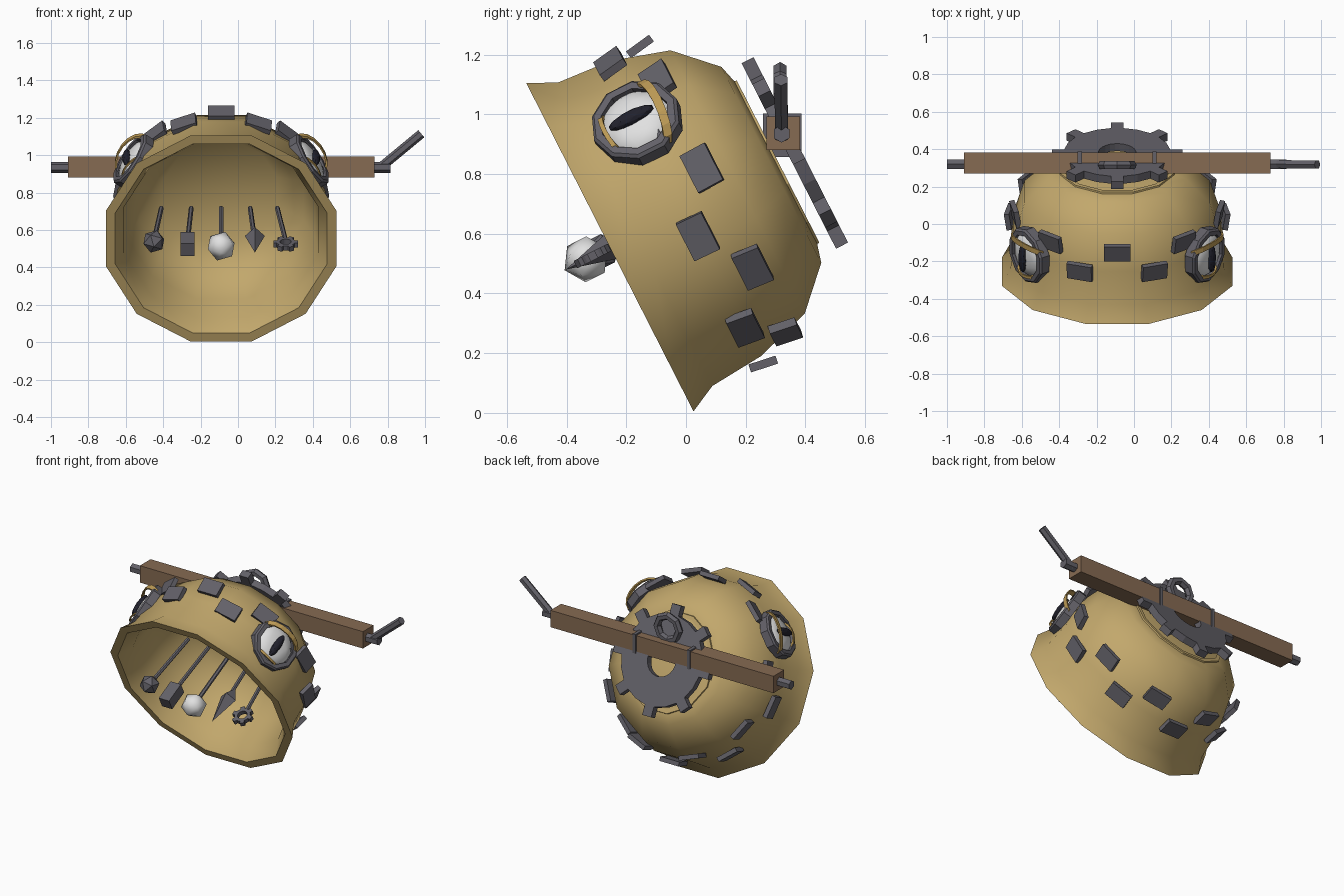
import bpy, bmesh, math
from mathutils import Matrix, Vector

if "Cube" in bpy.data.objects:
    bpy.data.objects.remove(bpy.data.objects["Cube"])

def mat(name, c):
    m = bpy.data.materials.new(name)
    m.diffuse_color = (*c, 1)
    m.use_nodes = True
    m.node_tree.nodes["Principled BSDF"].inputs["Base Color"].default_value = m.diffuse_color
    return m

BRASS = mat("brass", (0.54, 0.39, 0.15))
LID = mat("lid gold", (0.50, 0.32, 0.09))
IRON = mat("dark iron", (0.125, 0.12, 0.14))
WOOD = mat("wood", (0.24, 0.145, 0.085))
SILVER = mat("silver", (0.75, 0.75, 0.75))
BLACK = mat("pupil black", (0.015, 0.015, 0.025))

def frame(x, y, z, o):
    m = Matrix((x, y, z)).transposed().to_4x4()
    m.translation = o
    return m

# Bell frame: local z runs from mouth to crown, local -y is the upper side
BELL = frame((1, 0, 0), (0, .454, -.891), (0, .891, .454), (-.09, -.255, .555))
T = Matrix.Translation

def finish(name, bm, m, material, smooth=None):
    bmesh.ops.recalc_face_normals(bm, faces=bm.faces)
    me = bpy.data.meshes.new(name)
    bm.to_mesh(me)
    bm.free()
    me.transform(m)
    me.materials.append(material)
    ob = bpy.data.objects.new(name, me)
    bpy.context.collection.objects.link(ob)
    if smooth:
        bpy.ops.object.select_all(action='DESELECT')
        ob.select_set(True)
        bpy.context.view_layer.objects.active = ob
        bpy.ops.object.shade_smooth_by_angle(angle=math.radians(smooth))
    return ob

def box(name, size, m, material):
    bm = bmesh.new()
    bmesh.ops.create_cube(bm, size=1, matrix=Matrix.Diagonal((*size, 1)))
    return finish(name, bm, m, material)

def rod(name, a, b, r, m, material, sides=6):
    a, b = Vector(a), Vector(b)
    bm = bmesh.new()
    bmesh.ops.create_cone(bm, cap_ends=True, segments=sides, radius1=r, radius2=r, depth=(b - a).length)
    turn = (b - a).to_track_quat('Z', 'Y').to_matrix().to_4x4()
    return finish(name, bm, m @ T((a + b) / 2) @ turn, material)

def ball(name, size, m, material, sub=1, smooth=None):
    bm = bmesh.new()
    bmesh.ops.create_icosphere(bm, subdivisions=sub, radius=1)
    return finish(name, bm, m @ Matrix.Diagonal((*size, 1)), material, smooth)

def lathe(name, prof, n, m, material, closed=False, smooth=None, start=0.0):
    """Revolve (radius, height) points about local z."""
    bm = bmesh.new()
    rings = []
    for r, z in prof:
        if r == 0:
            rings.append([bm.verts.new((0, 0, z))] * n)
        else:
            rings.append([bm.verts.new((r * math.cos(start + 2 * math.pi * i / n),
                                        r * math.sin(start + 2 * math.pi * i / n), z)) for i in range(n)])
    pairs = list(zip(rings, rings[1:])) + ([(rings[-1], rings[0])] if closed else [])
    for p, q in pairs:
        for i in range(n):
            j = (i + 1) % n
            bm.faces.new(list(dict.fromkeys((p[i], p[j], q[j], q[i]))))
    return finish(name, bm, m, material, smooth)

def gear(name, teeth, hole, body, tip, half_w, thick, m, material):
    """Flat toothed wheel with a round hole."""
    bm = bmesh.new()
    inner, outer = [], []
    h = half_w / body
    for k in range(teeth):
        c = 2 * math.pi * k / teeth
        for ang, r in ((c - h, body), (c - h * body / tip, tip), (c + h * body / tip, tip),
                       (c + h, body), (c + math.pi / teeth, body)):
            outer.append((r * math.cos(ang), r * math.sin(ang)))
            inner.append((hole * math.cos(ang), hole * math.sin(ang)))
    rings = [[bm.verts.new((x, y, z)) for x, y in pts]
             for pts, z in ((inner, -thick / 2), (outer, -thick / 2), (outer, thick / 2), (inner, thick / 2))]
    n = len(inner)
    for p, q in zip(rings, rings[1:] + rings[:1]):
        for i in range(n):
            j = (i + 1) % n
            bm.faces.new((p[i], p[j], q[j], q[i]))
    return finish(name, bm, m, material)

# Bell shell: outer wall, crown cap, then inner wall
C15 = math.cos(math.radians(15))
profile = [(0, .63), (.30, .625), (.368, .607), (.495, .48), (.555, .285), (.57, .095), (.617, 0),
           (.567, 0), (.52, .095), (.505, .28), (.44, .45), (.30, .56), (0, .57)]
lathe("bell", [(r / C15, z) for r, z in profile], 12, BELL, BRASS, smooth=50, start=math.radians(15))
lathe("crown_rim", [(.30, .61), (.32, .61), (.315, .632), (.29, .632)], 12, BELL, BRASS,
      closed=True, start=math.radians(15))

# Two staggered rows of riveted plates
for k in range(18):
    t = math.radians(20 * k)
    high = k % 2 == 0
    r, a = (.553, .395) if high else (.582, .28)
    n = Vector((math.sin(t), -math.cos(t), 0))
    f = frame((0, 0, 1), n.cross(Vector((0, 0, 1))), n, n * r + Vector((0, 0, a)))
    box(f"plate_{k}", (.095, .14, .028), BELL @ f @ Matrix.Rotation(math.radians(-9), 4, 'Y'), IRON)

# Eyes: local x to the crown, local z outward
def eyelid(name, u, radius, width, m):
    bm = bmesh.new()
    rings = []
    for i in range(9):
        t = math.pi * i / 8
        c, s = math.cos(t), math.sin(t)
        bow = (.035 if u > 0 else -.02) * s
        rings.append([bm.verts.new((u + bow + w, r * c, r * s * .55))
                      for w, r in ((-width, radius), (width, radius), (width, radius - .015), (-width, radius - .015))])
    for p, q in zip(rings, rings[1:]):
        for i in range(4):
            j = (i + 1) % 4
            bm.faces.new((p[i], p[j], q[j], q[i]))
    bm.faces.new(rings[0])
    bm.faces.new(rings[-1])
    finish(name, bm, m, LID)

for side, s in (("left", -1), ("right", 1)):
    t = math.radians(55)
    n = Vector((s * math.sin(t), -math.cos(t), 0))
    E = BELL @ frame((0, 0, 1), n.cross(Vector((0, 0, 1))), n, n * .575 + Vector((0, 0, .27)))
    lathe(f"{side}_eye_ring", [(.12, -.03), (.155, -.03), (.155, .02), (.145, .03), (.12, .03)], 10, E, IRON, closed=True)
    ball(f"{side}_eyeball", (.125, .125, .042), E, SILVER, 2, 50)
    ball(f"{side}_pupil", (.085, .026, .022), E @ T((-.01, 0, .042)), BLACK, 2)
    eyelid(f"{side}_upper_lid", .06, .135, .015, E)
    eyelid(f"{side}_lower_lid", -.09, .085, .008, E)

# Crown gear
gear("crown_gear", 8, .10, .285, .35, .033, .045, BELL @ T((0, 0, .695)), IRON)

# Beam with bands, axle, crank and hanging ring
box("beam", (1.64, .112, .112), T((-.09, .325, .937)), WOOD)
for s in (-1, 1):
    box("beam_band", (.022, .13, .145), T((-.09 + s * .2, .322, .93)), IRON)
I = Matrix.Identity(4)
rod("axle", (-1, .32, .935), (.815, .32, .935), .03, I, IRON)
rod("crank", (.75, .32, .925), (.98, .318, 1.115), .025, I, IRON)
RING = T((-.09, .315, 1.07)) @ Matrix.Rotation(math.pi / 2, 4, 'X')
lathe("hanging_ring", [(.08 + .025 * math.cos(i * math.pi / 3), .025 * math.sin(i * math.pi / 3))
                       for i in range(6)], 8, RING, IRON, closed=True)

# Five clappers on rods
for i, (top, low) in enumerate(zip((-.32, -.16, 0, .155, .30), (-.36, -.18, 0, .18, .345))):
    rod(f"clapper_rod_{i}", (top, 0, .36), (low, 0, -.03), .013, BELL, IRON)
ball("clapper_nugget", (.062,) * 3, BELL @ T((-.36, 0, -.035)), IRON)
box("clapper_block", (.075, .075, .14), BELL @ T((-.18, 0, -.065)), IRON)
ball("clapper_ball", (.08,) * 3, BELL @ T((0, 0, -.09)), SILVER, 1, 50)
lathe("clapper_spike", [(0, -.165), (.053, .03), (0, .11)], 4, BELL @ T((.18, 0, 0)), IRON)
gear("clapper_gear", 6, .03, .05, .067, .014, .028,
     BELL @ T((.345, 0, -.065)) @ Matrix.Rotation(math.pi / 2, 4, 'X'), IRON)
